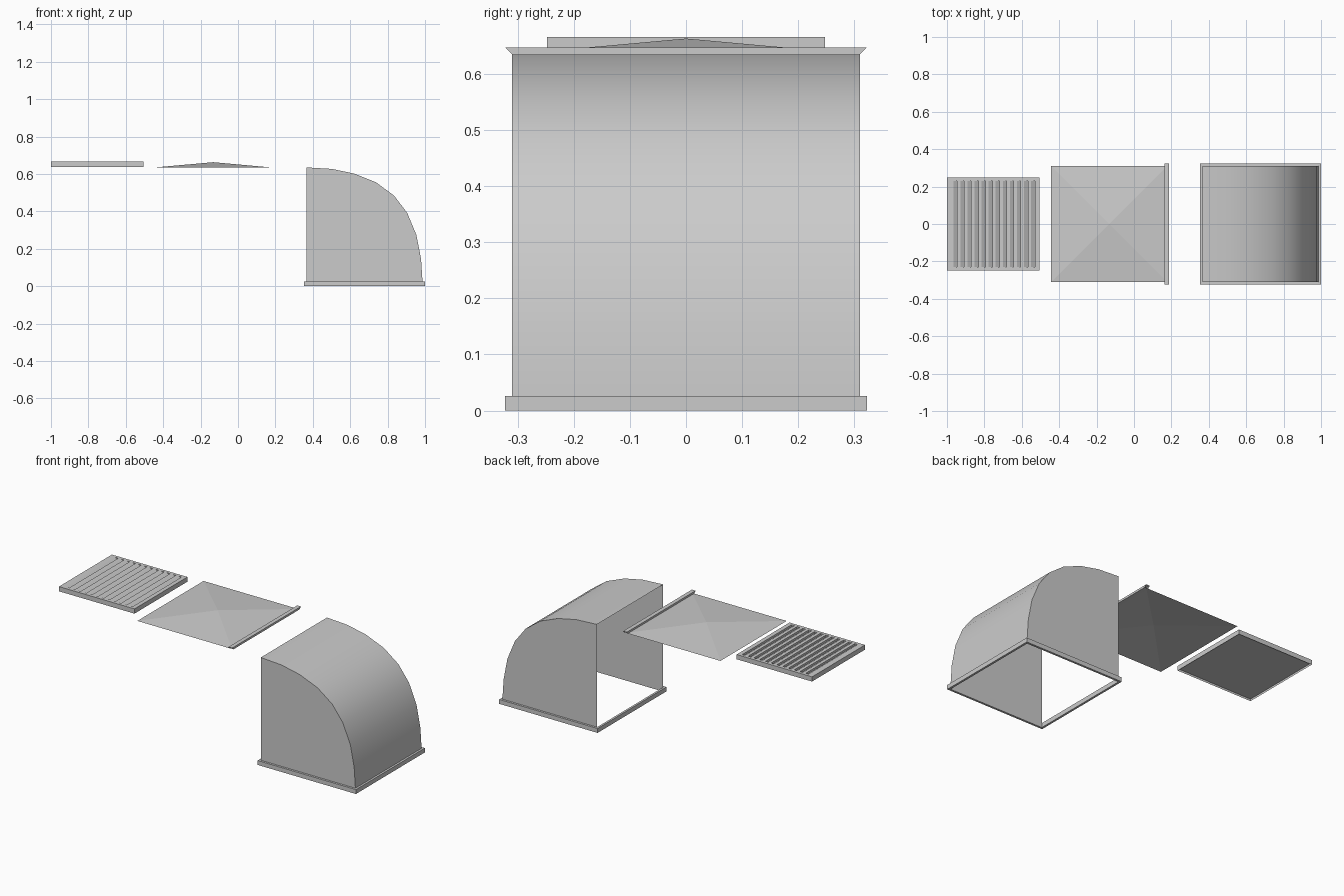
import bpy, bmesh, math
from mathutils import Matrix, Vector

if "Cube" in bpy.data.objects:
    bpy.data.objects.remove(bpy.data.objects["Cube"])


def make(name, faces, smooth=None):
    """Build one mesh object from a list of polygons given as point tuples."""
    bm = bmesh.new()
    for pts in faces:
        bm.faces.new([bm.verts.new(p) for p in pts])
    bmesh.ops.remove_doubles(bm, verts=bm.verts, dist=1e-5)
    bmesh.ops.recalc_face_normals(bm, faces=bm.faces)
    me = bpy.data.meshes.new(name)
    bm.to_mesh(me)
    bm.free()
    ob = bpy.data.objects.new(name, me)
    bpy.context.collection.objects.link(ob)
    if smooth:
        bpy.ops.object.select_all(action='DESELECT')
        ob.select_set(True)
        bpy.context.view_layer.objects.active = ob
        bpy.ops.object.shade_smooth_by_angle(angle=math.radians(smooth))
    return ob


R, LIP, DEPTH = 0.31, 0.0125, 0.026    # duct half width, flange lip, flange depth


def flange_bar(matrix, depth=DEPTH):
    """One mitred flange side: a square tube with open ends."""
    section = [(R, 0), (R + LIP, 0), (R + LIP, depth), (R, depth)]
    faces = []
    for i in range(4):
        (a, z0), (b, z1) = section[i], section[(i + 1) % 4]
        quad = [(a, -a, z0), (a, a, z0), (b, b, z1), (b, -b, z1)]
        faces.append([matrix @ Vector(p) for p in quad])
    return faces


# Curved hood, open at the bottom and on the left
CX = 0.6765
arc = [(0.0, 0.635), (0.135, 0.627), (0.255, 0.602), (0.372, 0.555), (0.468, 0.484),
       (0.538, 0.392), (0.587, 0.275), (0.612, 0.147), (0.62, 0.026), (0.62, 0.0)]
arc = [(CX - R + dx, z) for dx, z in arc]
hood = [[(a[0], -R, a[1]), (b[0], -R, b[1]), (b[0], R, b[1]), (a[0], R, a[1])]
        for a, b in zip(arc, arc[1:])]
for y in (-R, R):
    hood.append([(x, y, z) for x, z in arc] + [(CX - R, y, 0)])
make("curved_hood", hood, 35)

# Flange frame round the bottom opening
ring = []
for k in range(4):
    ring += flange_bar(Matrix.Translation((CX, 0, 0)) @ Matrix.Rotation(k * math.pi / 2, 4, 'Z'))
make("hood_flange", ring)

# Shallow pyramid panel
PX, PZ = -0.133, 0.635
corners = [(PX + sx * R, sy * R, PZ) for sx, sy in ((-1, -1), (1, -1), (1, 1), (-1, 1))]
make("pyramid_panel", [[corners[i], corners[(i + 1) % 4], (PX, 0, 0.663)] for i in range(4)])

# Single flange bar lying on the panel's right edge
lay = Matrix(((0, 0, 1, 0.163), (0, 1, 0, 0), (1, 0, 0, PZ - R), (0, 0, 0, 1)))
make("panel_flange", flange_bar(lay, 0.024))

# Louvred grille: side walls, back plate and stepped louvres in the top
X0, X1, Y, Z0, Z1, ZP = -1.0, -0.505, 0.248, 0.638, 0.666, 0.650
rim = [(X0, -Y), (X1, -Y), (X1, Y), (X0, Y)]
walls = [[(*rim[i], Z0), (*rim[(i + 1) % 4], Z0), (*rim[(i + 1) % 4], Z1), (*rim[i], Z1)]
         for i in range(4)]
make("grille_walls", walls)
make("grille_back_plate", [[(x, y, ZP) for x, y in rim]])

YS, COUNT, PITCH, SLOT, DIP = 0.23, 12, 0.0378, 0.02, 0.012
profile, ends = [(X0, Z1)], []
for i in range(COUNT):
    x = -0.946 + i * PITCH
    dip = [(x - SLOT, Z1), (x, Z1 - DIP), (x, Z1)]
    profile += dip
    ends += [[(px, y, pz) for px, pz in dip] for y in (-YS, YS)]
profile.append((X1, Z1))
louvres = [[(a[0], -YS, a[1]), (b[0], -YS, b[1]), (b[0], YS, b[1]), (a[0], YS, a[1])]
           for a, b in zip(profile, profile[1:])]
for s in (-1, 1):
    louvres.append([(X0, s * YS, Z1), (X1, s * YS, Z1), (X1, s * Y, Z1), (X0, s * Y, Z1)])
make("grille_louvres", louvres + ends)
